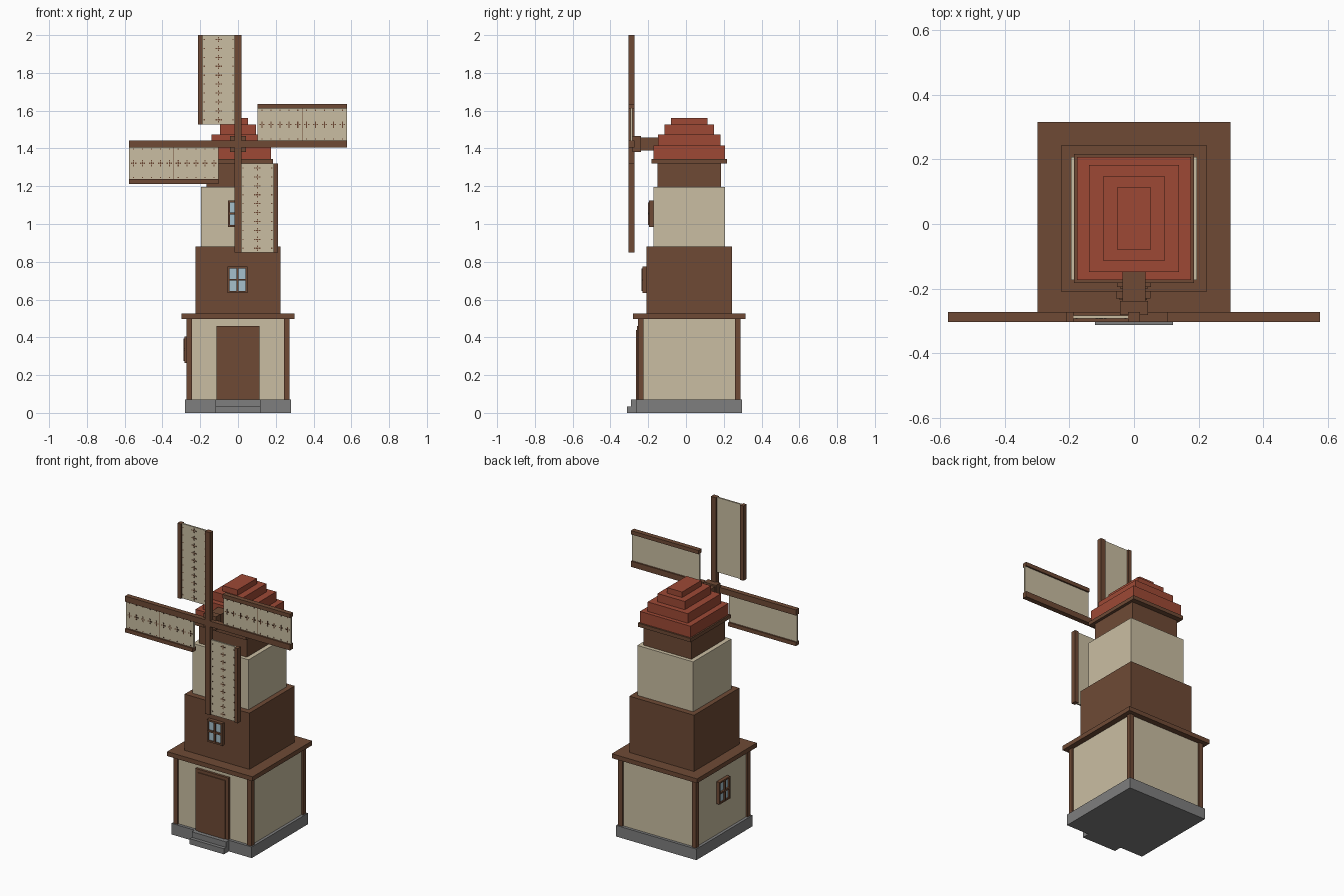
import bpy, bmesh, math
from mathutils import Matrix, Vector

if "Cube" in bpy.data.objects:
    bpy.data.objects.remove(bpy.data.objects["Cube"])


def material(name, r, g, b):
    lin = [(c / 255 / 12.92) if c < 10 else ((c / 255 + 0.055) / 1.055) ** 2.4 for c in (r, g, b)]
    m = bpy.data.materials.new(name)
    m.diffuse_color = (*lin, 1)
    m.use_nodes = True
    m.node_tree.nodes["Principled BSDF"].inputs["Base Color"].default_value = m.diffuse_color
    return m


WOOD = material("brown wood", 110, 74, 53)
PLASTER = material("cream plaster", 202, 190, 162)
ROOF = material("red roof", 157, 73, 53)
STONE = material("grey stone", 126, 126, 126)
GLASS = material("pale blue glass", 166, 192, 204)
CY = 0.017  # tower centre in y


def part(name, mat, boxes, matrix=Matrix()):
    """One object from boxes given as (x0, x1, y0, y1, z0, z1)."""
    bm = bmesh.new()
    for x0, x1, y0, y1, z0, z1 in boxes:
        m = Matrix.Translation(((x0 + x1) / 2, (y0 + y1) / 2, (z0 + z1) / 2))
        m = m @ Matrix.Diagonal((x1 - x0, y1 - y0, z1 - z0, 1))
        bmesh.ops.create_cube(bm, size=1, matrix=m)
    bm.transform(matrix)
    me = bpy.data.meshes.new(name)
    bm.to_mesh(me)
    bm.free()
    me.materials.append(mat)
    ob = bpy.data.objects.new(name, me)
    bpy.context.collection.objects.link(ob)
    return ob


def tier(name, mat, hx, hy, z0, z1):
    part(name, mat, [(-hx, hx, CY - hy, CY + hy, z0, z1)])


# Stacked tower body
tier("stone_base", STONE, 0.28, 0.28, 0, 0.07)
tier("ground_floor", PLASTER, 0.262, 0.262, 0.07, 0.497)
tier("floor_ledge", WOOD, 0.298, 0.298, 0.497, 0.525)
tier("second_floor", WOOD, 0.226, 0.226, 0.525, 0.88)
tier("third_floor", PLASTER, 0.195, 0.19, 0.88, 1.195)
tier("cap_wall", WOOD, 0.167, 0.167, 1.195, 1.32)
tier("roof_eave", WOOD, 0.185, 0.2, 1.32, 1.343)

# Stepped roof
for i, (hx, hy, z0, z1) in enumerate([(0.176, 0.19, 1.343, 1.415), (0.14, 0.165, 1.415, 1.475),
                                      (0.095, 0.131, 1.475, 1.527), (0.052, 0.096, 1.527, 1.562)]):
    tier(f"roof_step_{i + 1}", ROOF, hx, hy, z0, z1)

# Corner posts
c, h = 0.2575, 0.0145
part("corner_posts", WOOD, [(sx * c - h, sx * c + h, CY + sy * c - h, CY + sy * c + h, 0.07, 0.497)
                            for sx in (-1, 1) for sy in (-1, 1)])

# Entrance steps and door
part("entrance_steps", STONE, [(-0.12, 0.12, -0.312, -0.26, 0, 0.035),
                               (-0.12, 0.12, -0.29, -0.26, 0.035, 0.07)])
part("door_frame", WOOD, [(-0.115, -0.094, -0.26, -0.24, 0.07, 0.46),
                          (0.094, 0.115, -0.26, -0.24, 0.07, 0.46),
                          (-0.094, 0.094, -0.26, -0.24, 0.44, 0.46)])
part("door", WOOD, [(-0.094, 0.094, -0.265, -0.24, 0.07, 0.44)])


def window(name, location, angle=0):
    """Four-pane window facing -y before rotation, centred on the wall surface."""
    m = Matrix.Translation(Vector(location)) @ Matrix.Rotation(angle, 4, 'Z')
    w, z, t = 0.053, 0.07, 0.01
    part(name + "_frame", WOOD, [(-w, -w + t, -0.022, 0.01, -z, z), (w - t, w, -0.022, 0.01, -z, z),
                                 (-w + t, w - t, -0.022, 0.01, -z, -z + t),
                                 (-w + t, w - t, -0.022, 0.01, z - t, z),
                                 (-0.005, 0.005, -0.027, 0.01, -z + t, z - t),
                                 (-w + t, w - t, -0.026, 0.01, -0.005, 0.005)], m)
    part(name + "_glass", GLASS, [(-w + t, w - t, -0.014, 0.01, -z + t, z - t)], m)


window("second_floor_window", (-0.002, CY - 0.226, 0.705))
window("third_floor_window", (0, CY - 0.19, 1.055))
window("side_window", (-0.262, CY, 0.335), -math.pi / 2)

# Axle, hub and crossed arms
AXIS_Z = 1.424
part("axle", WOOD, [(-0.035, 0.035, -0.24, -0.1, 1.39, 1.457)])
part("hub", WOOD, [(-0.043, 0.043, -0.282, -0.238, 1.381, 1.467)])
R, Y0, Y1 = 0.576, -0.304, -0.273
for k in range(4):
    m = Matrix.Translation((0, 0, AXIS_Z)) @ Matrix.Rotation(k * math.pi / 2, 4, 'Y')
    n = k + 1
    part(f"sail_arm_{n}", WOOD, [(-0.018, 0.018, Y0, Y1, 0 if k % 2 == 0 else 0.018, R)], m)
    part(f"sail_slat_{n}", WOOD, [(-0.211, -0.187, Y0, Y1, 0.104, R)], m)
    part(f"sail_cloth_{n}", PLASTER, [(-0.187, -0.018, -0.293, -0.283, 0.104, R)], m)
    # Stitched motifs down the middle and dots near both edges
    dots = []
    for i in range(10):
        z = 0.104 + (i + 0.5) * 0.0472
        for dx, dz, w, t in [(0, 0, 0.007, 0.003), (0.013, 0, 0.004, 0.003), (-0.013, 0, 0.004, 0.003),
                             (0, 0.01, 0.003, 0.004), (0, -0.01, 0.003, 0.004),
                             (0.076, 0, 0.003, 0.003), (-0.076, 0, 0.003, 0.003)]:
            x = -0.1025 + dx
            dots.append((x - w, x + w, -0.2945, -0.293, z + dz - t, z + dz + t))
    if k % 2:  # centre seam
        dots.append((-0.187, -0.018, -0.2945, -0.293, 0.339, 0.342))
    part(f"sail_stitching_{n}", WOOD, dots, m)
